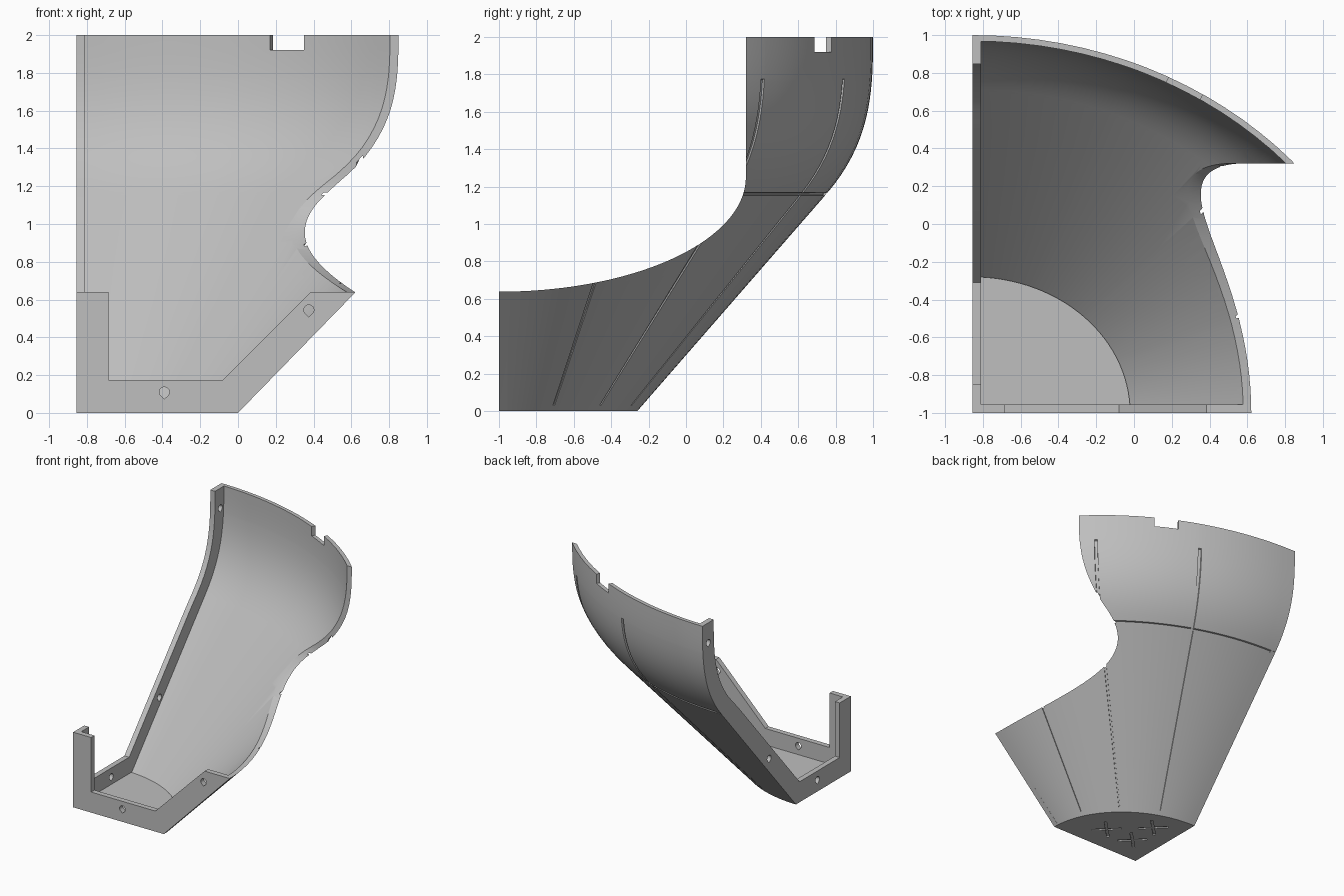
import bpy, bmesh
from math import sin, cos, radians, sqrt, pi

cube = bpy.data.objects.get("Cube")
if cube:
    bpy.data.objects.remove(cube, do_unlink=True)

grey = bpy.data.materials.new("light_grey")
grey.use_nodes = True
colour = (0.52, 0.52, 0.52, 1)
grey.diffuse_color = colour
grey.node_tree.nodes["Principled BSDF"].inputs["Base Color"].default_value = colour

LEFT, FRONT = -0.855, -1.0      # the two flat sides; the shell axis is their corner
WAIST, TOP, RIM = 1.16, 2.0, 0.64
PLATE, WALL = 0.045, 0.032


def depth_radius(z):
    """Back profile: straight cone, then a curve that ends upright."""
    if z <= WAIST:
        return 0.74 + 0.871 * z
    h = TOP - WAIST
    t = (z - WAIST) / h
    s = t * t * (3 - 2 * t)
    return 1.75 * (1 - s) + 2.0 * s + 0.871 * h * t * (1 - t) ** 2


def width_radius(z):
    return 1.135 * depth_radius(z) + 0.015 * max(0, 1 - z)


def slant(z):
    """Turns a thickness across the wall into a horizontal one."""
    d = 0.01
    z = min(max(z, d), TOP - d)
    return sqrt(1 + ((depth_radius(z + d) - depth_radius(z - d)) / (2 * d)) ** 2)


def finish(name, bm):
    bmesh.ops.recalc_face_normals(bm, faces=bm.faces)
    mesh = bpy.data.meshes.new(name)
    bm.to_mesh(mesh)
    bm.free()
    obj = bpy.data.objects.new(name, mesh)
    bpy.context.collection.objects.link(obj)
    mesh.materials.append(grey)
    return obj


def prism(name, points, axis, lo, hi):
    place = {"x": lambda p, t: (t, p[0], p[1]),
             "y": lambda p, t: (p[0], t, p[1]),
             "z": lambda p, t: (p[0], p[1], t)}[axis]
    bm = bmesh.new()
    a = [bm.verts.new(place(p, lo)) for p in points]
    b = [bm.verts.new(place(p, hi)) for p in points]
    bm.faces.new(a)
    bm.faces.new(b)
    for i in range(len(a)):
        j = (i + 1) % len(a)
        bm.faces.new((a[i], a[j], b[j], b[i]))
    return finish(name, bm)


def activate(obj):
    bpy.ops.object.select_all(action="DESELECT")
    obj.select_set(True)
    bpy.context.view_layer.objects.active = obj


def cut(obj, cutter):
    cutter.hide_render = True
    activate(obj)
    mod = obj.modifiers.new("cut", "BOOLEAN")
    mod.operation, mod.solver, mod.object = "DIFFERENCE", "EXACT", cutter
    bpy.ops.object.modifier_apply(modifier=mod.name)
    bpy.data.objects.remove(cutter, do_unlink=True)


def drop(u, v, r=0.027):
    """Screw hole outline, pointed at the bottom."""
    ring = [(u + r * cos(radians(a)), v + r * sin(radians(a))) for a in range(-40, 221, 20)]
    return ring + [(u, v - 1.35 * r)]


def bar(x, y, length, width, angle):
    c, s = cos(angle), sin(angle)
    return [(x + c * u * length / 2 - s * v * width / 2, y + s * u * length / 2 + c * v * width / 2)
            for u, v in ((-1, -1), (1, -1), (1, 1), (-1, 1))]


# Curved shell with engraved panel lines
seams = (22.5, 45, 67.5)
angles = [3 * i for i in range(31) if 3 * i != 45]
angles += [s + d for s in seams for d in (-0.35, -0.3, 0.3, 0.35)]
heights = [0, 0.03, 0.035, 0.3, 0.6, 0.9, 1.77, 1.775, TOP]
heights += [WAIST + d for d in (-0.008, -0.006, 0.006, 0.008)]
heights += [WAIST + 0.05 * i for i in range(1, 17)]
angles.sort()
heights.sort()


def groove(a, z):
    on_seam = any(abs(a - s) < 0.32 for s in seams) and 0.032 < z < 1.772
    return 0.012 if on_seam or abs(z - WAIST) < 0.007 else 0


bm = bmesh.new()
layers = []
for inner in (False, True):
    grid = []
    for z in heights:
        row = []
        for a in angles:
            inset = WALL * slant(z) if inner else groove(a, z)
            t = radians(a)
            row.append(bm.verts.new((LEFT + (width_radius(z) - inset) * cos(t),
                                     FRONT + (depth_radius(z) - inset) * sin(t), z)))
        grid.append(row)
    for lower, upper in zip(grid, grid[1:]):
        for i in range(len(angles) - 1):
            bm.faces.new((lower[i], lower[i + 1], upper[i + 1], upper[i]))
    layers.append(grid)
out, inn = layers
for k in (0, -1):
    for i in range(len(angles) - 1):
        bm.faces.new((out[k][i], out[k][i + 1], inn[k][i + 1], inn[k][i]))
    for j in range(len(heights) - 1):
        bm.faces.new((out[j][k], out[j + 1][k], inn[j + 1][k], inn[j][k]))
shell = finish("curved_shell", bm)

# Swept side opening and the small notch in the top edge
sweep = [(FRONT + 1.32 * sin(i * pi / 96), 1.25 - 0.612 * cos(i * pi / 96)) for i in range(49)]
opening = [(-1.2, sweep[0][1])] + sweep + [(sweep[-1][0], 2.2), (-1.2, 2.2)]
cut(shell, prism("opening_cutter", opening, "x", -2, 3))
cut(shell, prism("notch_cutter", bar(0.265, 0.715, 0.2, 0.3, radians(-27)), "z", 1.92, 2.2))

# Front flange with corner post
front = [(LEFT, 0), (0, 0), (0.62, RIM), (0.385, RIM), (-0.08, 0.175),
         (-0.685, 0.175), (-0.685, RIM), (LEFT, RIM)]
front_flange = prism("front_flange", front, "y", FRONT, FRONT + PLATE)
for u, v in ((-0.39, 0.11), (0.375, 0.545)):
    cut(front_flange, prism("hole_cutter", drop(u, v), "y", -1.1, -0.9))

# Side flange following the back profile
zs = [0.175, 0.6, 1.1] + [WAIST + 0.06 * i for i in range(15)]
outer = [(FRONT + depth_radius(z) - 0.002, z) for z in [0] + zs]
inner = [(FRONT + depth_radius(z) - 0.152 * slant(z), z) for z in reversed(zs)]
side = [(FRONT, 0)] + outer + inner + [(-0.85, 0.175), (-0.85, RIM), (FRONT, RIM)]
side_flange = prism("side_flange", side, "x", LEFT, LEFT + PLATE)
for u, v in ((-0.55, 0.1), (0.1, 0.53), (0.92, 1.83)):
    cut(side_flange, prism("hole_cutter", drop(u, v), "x", -0.95, -0.75))

# Floor with a crossed tread engraved underneath
floor_edge = [(LEFT + (width_radius(0) - 0.02) * cos(radians(a)),
               FRONT + (depth_radius(0) - 0.02) * sin(radians(a))) for a in range(0, 91, 3)]
floor = prism("floor", [(LEFT, FRONT)] + floor_edge, "z", 0, 0.035)
for x, y in ((-0.62, -0.76), (-0.35, -0.76), (-0.62, -0.5)):
    for turn in (45, 135):
        cut(floor, prism("tread_cutter", bar(x, y, 0.24, 0.02, radians(turn)), "z", -0.1, 0.01))

for obj in (shell, front_flange, side_flange, floor):
    activate(obj)
    bpy.ops.object.shade_smooth_by_angle(angle=radians(30))
